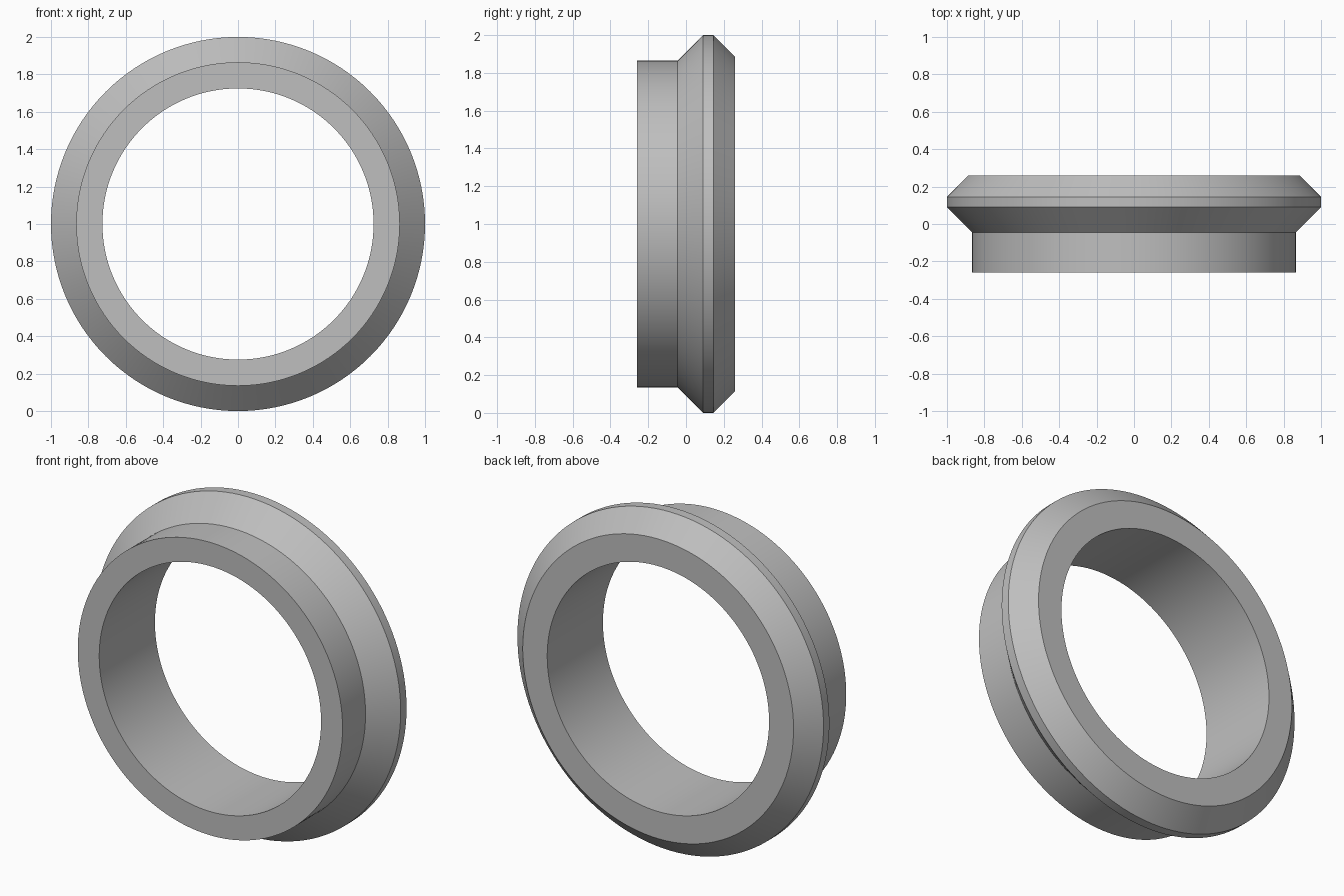
import bpy
import bmesh
import math

if "Cube" in bpy.data.objects:
    bpy.data.objects.remove(bpy.data.objects["Cube"])

# Ring cross-section as (radius, y), going round the closed outline
PROFILE = [(0.725, -0.26), (0.865, -0.26), (0.865, -0.045), (1.0, 0.09),
           (1.0, 0.145), (0.885, 0.26), (0.725, 0.26)]
SIDES = 128

grey = bpy.data.materials.new("plain grey")
grey.diffuse_color = (0.52, 0.52, 0.52, 1)
grey.use_nodes = True
grey.node_tree.nodes["Principled BSDF"].inputs["Base Color"].default_value = grey.diffuse_color

# Flanged collar: cross-section turned around the y axis
bm = bmesh.new()
rings = []
for i in range(SIDES):
    a = 2 * math.pi * i / SIDES
    rings.append([bm.verts.new((r * math.cos(a), y, 1 + r * math.sin(a)))
                  for r, y in PROFILE])
n = len(PROFILE)
for i in range(SIDES):
    p, q = rings[i], rings[(i + 1) % SIDES]
    for j in range(n):
        k = (j + 1) % n
        bm.faces.new((p[j], p[k], q[k], q[j]))
bmesh.ops.recalc_face_normals(bm, faces=bm.faces)

mesh = bpy.data.meshes.new("flanged_collar")
bm.to_mesh(mesh)
bm.free()
mesh.materials.append(grey)
collar = bpy.data.objects.new("flanged_collar", mesh)
bpy.context.collection.objects.link(collar)

# Smooth round the ring, crisp at the profile corners
bpy.context.view_layer.objects.active = collar
collar.select_set(True)
bpy.ops.object.shade_smooth_by_angle(angle=math.radians(30))
